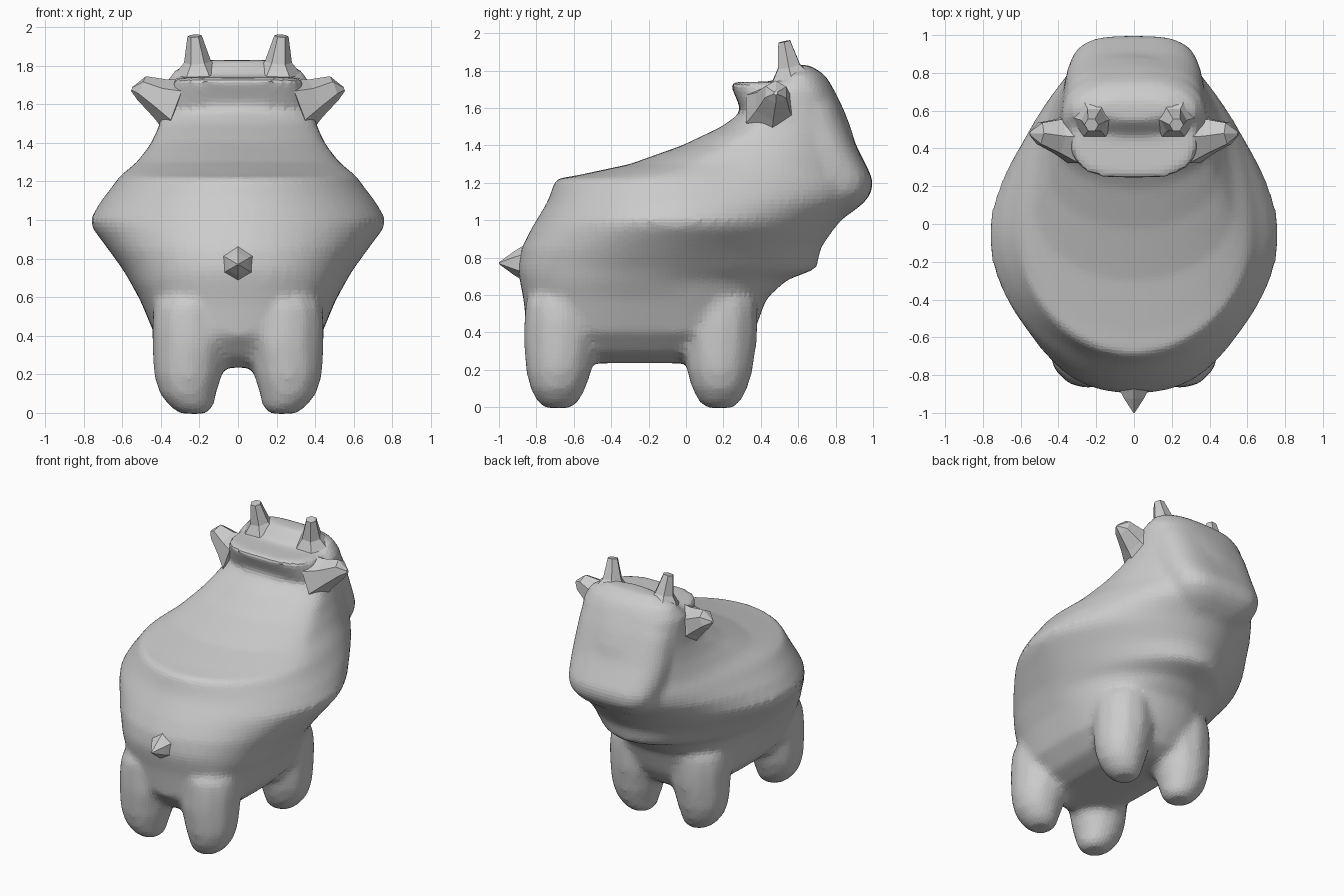
import bpy, bmesh
from math import cos, sin, pi, copysign
from mathutils import Vector

if "Cube" in bpy.data.objects:
    bpy.data.objects.remove(bpy.data.objects["Cube"])


def loft(bm, rings):
    """Skin a list of closed rings and cap both ends."""
    loops = [[bm.verts.new(p) for p in r] for r in rings]
    n = len(loops[0])
    for a, b in zip(loops, loops[1:]):
        for i in range(n):
            j = (i + 1) % n
            bm.faces.new((a[i], a[j], b[j], b[i]))
    bm.faces.new(loops[0][::-1])
    bm.faces.new(loops[-1])


def finish(bm, name):
    bmesh.ops.recalc_face_normals(bm, faces=bm.faces)
    me = bpy.data.meshes.new(name)
    bm.to_mesh(me)
    bm.free()
    ob = bpy.data.objects.new(name, me)
    bpy.context.collection.objects.link(ob)
    return ob


def bezier(p, t):
    u = 1 - t
    return (p[0] * u**3 + p[1] * 3 * u * u * t + p[2] * 3 * u * t * t + p[3] * t**3)


def body_ring(z, yb, yc, w, yf, wf, n=14):
    """Horizontal slice: rounded rear half, tapering front half."""
    wb = w * min(1.0, max(0.53, 1.0 - (z - 0.5) * 0.95))   # boxier near the legs
    rear = [Vector(p) for p in ((0, yb), (wb, yb), (w, yc + 0.53 * (yb - yc)), (w, yc))]
    front = [Vector(p) for p in ((w, yc), (w, yc + 0.38 * (yf - yc)), (wf, yf), (0, yf))]
    half = [bezier(rear, i / n) for i in range(n)] + [bezier(front, i / n) for i in range(n + 1)]
    pts = half + [Vector((-p.x, p.y)) for p in half[-2:0:-1]]
    return [(p.x, p.y, z) for p in pts]


def head_ring(z, yf, rx, ry=0.27, n=28, e=0.62):
    """Rounded-square slice of the muzzle and face, ending at yf."""
    ring = []
    for i in range(n):
        c, s = cos(2 * pi * i / n), sin(2 * pi * i / n)
        ring.append((rx * copysign(abs(c) ** e, c), yf - ry + ry * copysign(abs(s) ** e, s), z))
    return ring


# Body slices: height, rear y, widest y, half width, front y, front width
SLICES = [
    (0.235, -0.68, -0.25, 0.20, 0.20, 0.20),
    (0.29, -0.76, -0.25, 0.33, 0.30, 0.33),
    (0.40, -0.85, -0.22, 0.43, 0.365, 0.43),
    (0.58, -0.87, -0.20, 0.505, 0.43, 0.44),
    (0.68, -0.89, -0.20, 0.56, 0.54, 0.36),
    (0.74, -0.90, -0.15, 0.595, 0.70, 0.31),
    (0.85, -0.88, -0.10, 0.675, 0.72, 0.36),
    (0.95, -0.83, -0.05, 0.75, 0.79, 0.38),
    (1.00, -0.80, -0.05, 0.77, 0.83, 0.38),
    (1.10, -0.74, -0.05, 0.71, 0.94, 0.40),
    (1.17, -0.715, -0.05, 0.655, 0.98, 0.40),
    (1.22, -0.70, -0.05, 0.62, 0.98, 0.40),
    (1.24, -0.58, -0.04, 0.60, 0.97, 0.40),
    (1.30, -0.30, 0.08, 0.525, 0.945, 0.42),
    (1.40, -0.02, 0.26, 0.45, 0.91, 0.42),
    (1.50, 0.19, 0.42, 0.405, 0.88, 0.41),
    (1.60, 0.33, 0.50, 0.39, 0.84, 0.40),
    (1.70, 0.44, 0.55, 0.38, 0.79, 0.38),
    (1.78, 0.50, 0.59, 0.33, 0.74, 0.30),
    (1.83, 0.55, 0.62, 0.20, 0.66, 0.18),
]
# Head rings: height, front y, half width
HEAD = [(1.03, 0.87, 0.24), (1.09, 0.95, 0.30), (1.15, 0.995, 0.335), (1.22, 1.0, 0.35),
        (1.30, 0.96, 0.365), (1.40, 0.91, 0.375), (1.60, 0.83, 0.375), (1.74, 0.77, 0.33)]
# Leg rings: height, x, radius (tops taper away inside the body)
LEG = [(-0.005, 0.23, 0.07), (0.03, 0.24, 0.115), (0.10, 0.26, 0.15),
       (0.19, 0.26, 0.178), (0.27, 0.255, 0.19), (0.36, 0.245, 0.203),
       (0.46, 0.245, 0.205), (0.56, 0.235, 0.205), (0.68, 0.20, 0.12)]

bm = bmesh.new()
loft(bm, [body_ring(*s) for s in SLICES])
loft(bm, [head_ring(*s) for s in HEAD])
for y0, shift in ((-0.685, 0.06), (0.18, 0.0)):
    for side in (-1, 1):
        loft(bm, [[(side * (x + r * cos(a)), y0 + shift * max(0, z - 0.1) + r * sin(a), z)
                   for a in (2 * pi * i / 12 for i in range(12))] for z, x, r in LEG])
body = finish(bm, "body_head_and_legs")
rm = body.modifiers.new("merge", 'REMESH')
rm.mode = 'VOXEL'
rm.voxel_size = 0.025
sm = body.modifiers.new("soften", 'SMOOTH')
sm.factor = 0.5
sm.iterations = 9


def spike(name, rings, sides=6):
    """Low-poly tapered spike through (centre, radius) rings."""
    axis = (Vector(rings[-1][0]) - Vector(rings[0][0])).normalized()
    u = axis.cross(Vector((0, 1, 0)) if abs(axis.y) < 0.9 else Vector((1, 0, 0))).normalized()
    v = axis.cross(u)
    bm = bmesh.new()
    loft(bm, [[Vector(c) + r * (cos(2 * pi * i / sides) * u + sin(2 * pi * i / sides) * v)
               for i in range(sides)] for c, r in rings])
    return finish(bm, name)


# Horns and ears, one of each per side
for side, label in ((-1, "left"), (1, "right")):
    spike(label + "_horn", [((side * 0.21, 0.57, 1.74), 0.14), ((side * 0.21, 0.55, 1.82), 0.07),
                            ((side * 0.225, 0.525, 1.955), 0.037)])
    spike(label + "_ear", [((side * 0.31, 0.46, 1.59), 0.16), ((side * 0.40, 0.465, 1.63), 0.105),
                           ((side * 0.50, 0.48, 1.685), 0.065), ((side * 0.55, 0.48, 1.68), 0.012)], 6)

# Tail stub
spike("tail", [((0, -0.86, 0.77), 0.10), ((0, -0.925, 0.77), 0.06), ((0, -1.0, 0.77), 0.004)])
